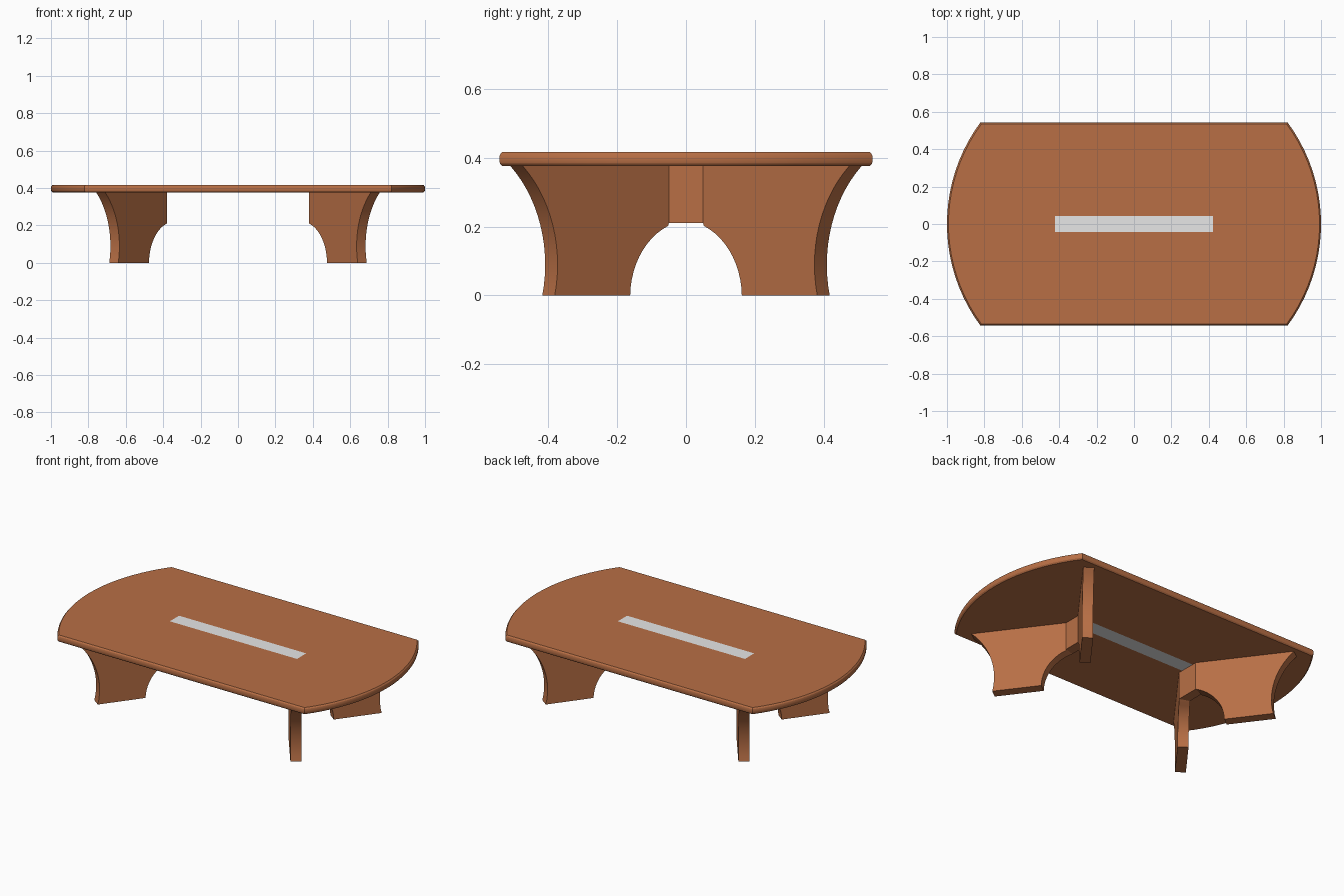
import bpy, bmesh, math
from mathutils import Vector

if "Cube" in bpy.data.objects:
    bpy.data.objects.remove(bpy.data.objects["Cube"])


def material(name, rgb):
    m = bpy.data.materials.new(name)
    m.diffuse_color = (*rgb, 1)
    m.use_nodes = True
    m.node_tree.nodes["Principled BSDF"].inputs["Base Color"].default_value = m.diffuse_color
    return m


WOOD = material("warm wood", (0.479, 0.159, 0.060))
GREY = material("pale grey inlay", (0.8, 0.8, 0.8))


def finish(bm, name, mat):
    bmesh.ops.remove_doubles(bm, verts=bm.verts, dist=1e-5)
    bmesh.ops.recalc_face_normals(bm, faces=bm.faces)
    me = bpy.data.meshes.new(name)
    bm.to_mesh(me)
    bm.free()
    me.materials.append(mat)
    ob = bpy.data.objects.new(name, me)
    bpy.context.collection.objects.link(ob)
    bpy.context.view_layer.objects.active = ob
    ob.select_set(True)
    bpy.ops.object.shade_smooth_by_angle(angle=math.radians(20))
    ob.select_set(False)
    return ob


def arc(a, b, c, n):
    """Circular arc from a through b to c as n+1 points."""
    (ax, ay), (bx, by), (cx, cy) = a, b, c
    d = 2 * (ax * (by - cy) + bx * (cy - ay) + cx * (ay - by))
    sa, sb, sc = ax*ax + ay*ay, bx*bx + by*by, cx*cx + cy*cy
    ux = (sa * (by - cy) + sb * (cy - ay) + sc * (ay - by)) / d
    uy = (sa * (cx - bx) + sb * (ax - cx) + sc * (bx - ax)) / d
    r = math.hypot(ax - ux, ay - uy)
    t0 = math.atan2(ay - uy, ax - ux)
    dt = (math.atan2(cy - uy, cx - ux) - t0 + math.pi) % (2 * math.pi) - math.pi
    return [(ux + r * math.cos(t0 + dt * i / n), uy + r * math.sin(t0 + dt * i / n))
            for i in range(n + 1)]


# table top: rounded-edge slab with bowed ends, four mitred panels around a slot
Z0, Z1, SX, SY, N = 0.376, 0.416, 0.423, 0.044, 20


def outline(inset):
    right = arc((0.822 - inset * 0.7, -0.542 + inset), (1 - inset, 0),
                (0.822 - inset * 0.7, 0.542 - inset), N)
    return right + [(-x, -y) for x, y in right]


bm = bmesh.new()
edge = [(Z0, 0.008), (0.383, 0.002), (0.39, 0), (0.402, 0), (0.409, 0.002), (Z1, 0.008)]
rings = [[bm.verts.new((x, y, z)) for x, y in outline(i)] for z, i in edge]
count = len(rings[0])
for lo, hi in zip(rings, rings[1:]):
    for i in range(count):
        j = (i + 1) % count
        bm.faces.new((lo[i], lo[j], hi[j], hi[i]))
slots = []
for ring, z in ((rings[0], Z0), (rings[-1], Z1)):
    s = [bm.verts.new((x, y, z)) for x, y in ((SX, -SY), (SX, SY), (-SX, SY), (-SX, -SY))]
    slots.append(s)
    bm.faces.new(ring[:N + 1] + [s[1], s[0]])
    bm.faces.new(ring[N + 1:] + [s[3], s[2]])
    bm.faces.new((ring[N], ring[N + 1], s[2], s[1]))
    bm.faces.new((ring[-1], ring[0], s[0], s[3]))
for i in range(4):
    j = (i + 1) % 4
    bm.faces.new((slots[0][i], slots[0][j], slots[1][j], slots[1][i]))
finish(bm, "table_top", WOOD)

# grey inlay filling the slot
bm = bmesh.new()
bmesh.ops.create_cube(bm, size=1)
for v in bm.verts:
    v.co = (v.co.x * 2 * SX, v.co.y * 2 * SY, (Z0 + Z1) / 2 + v.co.z * (Z1 - Z0))
finish(bm, "centre_inlay", GREY)

# legs: a short centre plate with two splayed wings, arched below, flared outside
T = 0.06
START, ALONG, ACROSS = Vector((0.38, 0.07)), Vector((0.6, 0.8)), Vector((0.8, -0.6))
profile = (arc((0, 0.21), (0.125, 0.116), (0.16, 0), 12)
           + arc((0.434, 0), (0.43, 0.16), (0.55, Z0), 14) + [(0, Z0)])


def leg(name, side):
    bm = bmesh.new()
    for flip in (1, -1):
        def point(s, z, back):
            p = START + ALONG * (max(s, T / 3) if back else s) + ACROSS * (T if back else 0)
            return bm.verts.new((side * p.x, flip * p.y, z))
        inner = [point(s, z, False) for s, z in profile]
        outer = [point(s, z, True) for s, z in profile]
        bm.faces.new(inner)
        bm.faces.new(outer)
        for i in range(len(profile) - 1):      # end left open where the plate joins
            bm.faces.new((inner[i], inner[i + 1], outer[i + 1], outer[i]))
    # centre plate, mitred into the wings
    c = [[bm.verts.new((side * x, y, z)) for x, y in
          ((0.38, -0.07), (0.38, 0.07), (0.44, 0.05), (0.44, -0.05))] for z in (0.21, Z0)]
    bm.faces.new(c[0])
    bm.faces.new(c[1])
    for i, j in ((0, 1), (2, 3)):
        bm.faces.new((c[0][i], c[0][j], c[1][j], c[1][i]))
    finish(bm, name, WOOD)


leg("right_leg", 1)
leg("left_leg", -1)
